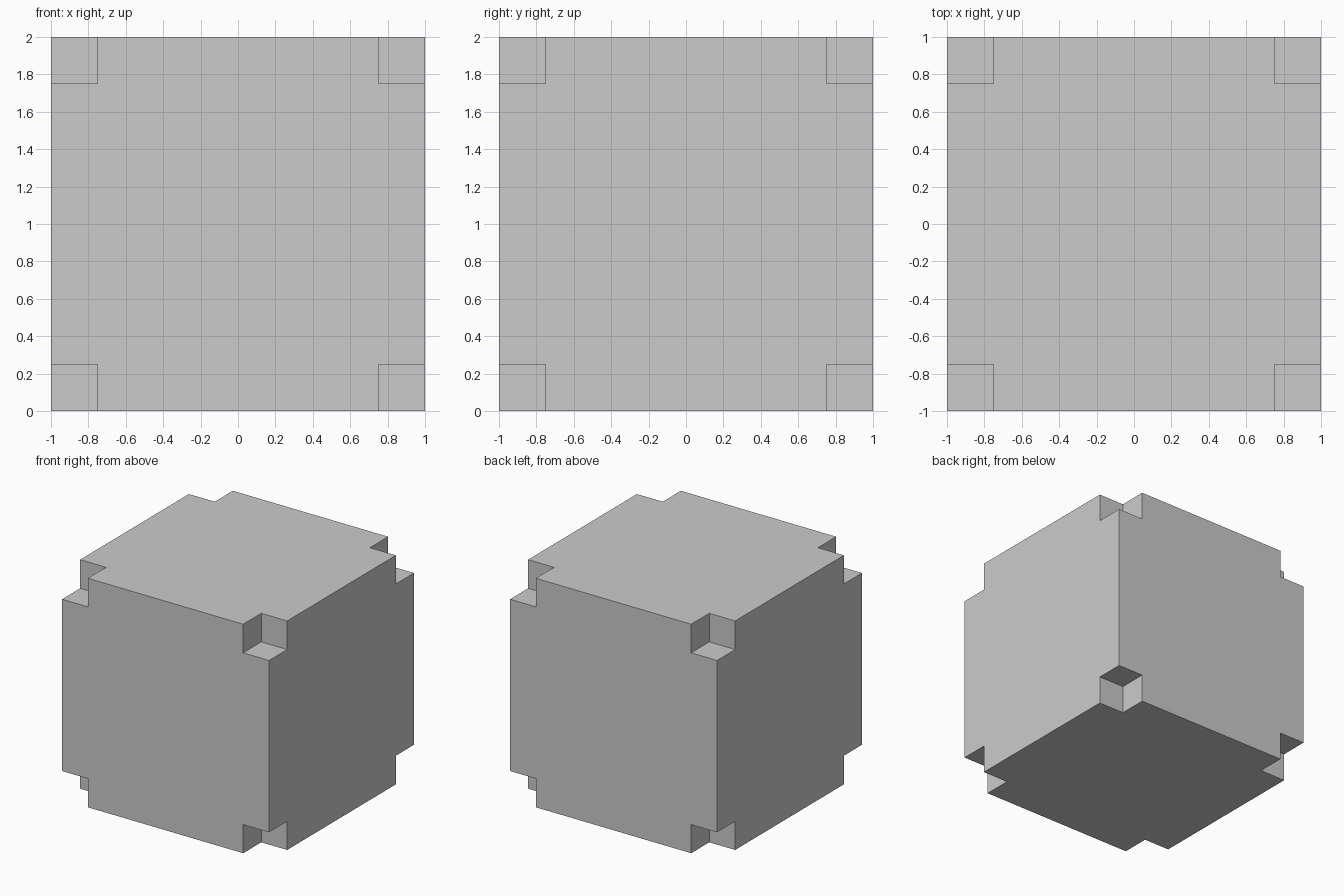
import bpy, bmesh
from itertools import product
from mathutils import Vector

if "Cube" in bpy.data.objects:
    bpy.data.objects.remove(bpy.data.objects["Cube"])

CUTS = (-1.0, -0.75, 0.75, 1.0)   # grid lines on each axis
RANGE = range(3)

# cells of a 3x3x3 block, leaving out the eight corner cells
cells = {c for c in product(RANGE, repeat=3) if 1 in c}


def add_side(bm, cell, axis, side):
    """Add one outward-facing wall of a cell."""
    u, v = (axis + 1) % 3, (axis + 2) % 3
    corners = [(0, 0), (1, 0), (1, 1), (0, 1)]
    if side == 0:
        corners.reverse()
    verts = []
    for du, dv in corners:
        i = list(cell)
        i[axis] += side
        i[u] += du
        i[v] += dv
        verts.append(bm.verts.new(Vector([CUTS[k] for k in i]) + Vector((0, 0, 1))))
    bm.faces.new(verts)


# notched cube: only walls with no neighbouring cell
bm = bmesh.new()
for cell in sorted(cells):
    for axis, side in product(RANGE, (0, 1)):
        neighbour = list(cell)
        neighbour[axis] += 2 * side - 1
        if tuple(neighbour) not in cells:
            add_side(bm, cell, axis, side)

# join the walls and merge flat regions into single faces
bmesh.ops.remove_doubles(bm, verts=bm.verts[:], dist=1e-4)
bmesh.ops.dissolve_limit(bm, angle_limit=0.01, verts=bm.verts[:], edges=bm.edges[:])

mesh = bpy.data.meshes.new("notched_cube")
bm.to_mesh(mesh)
bm.free()
bpy.context.collection.objects.link(bpy.data.objects.new("notched_cube", mesh))
